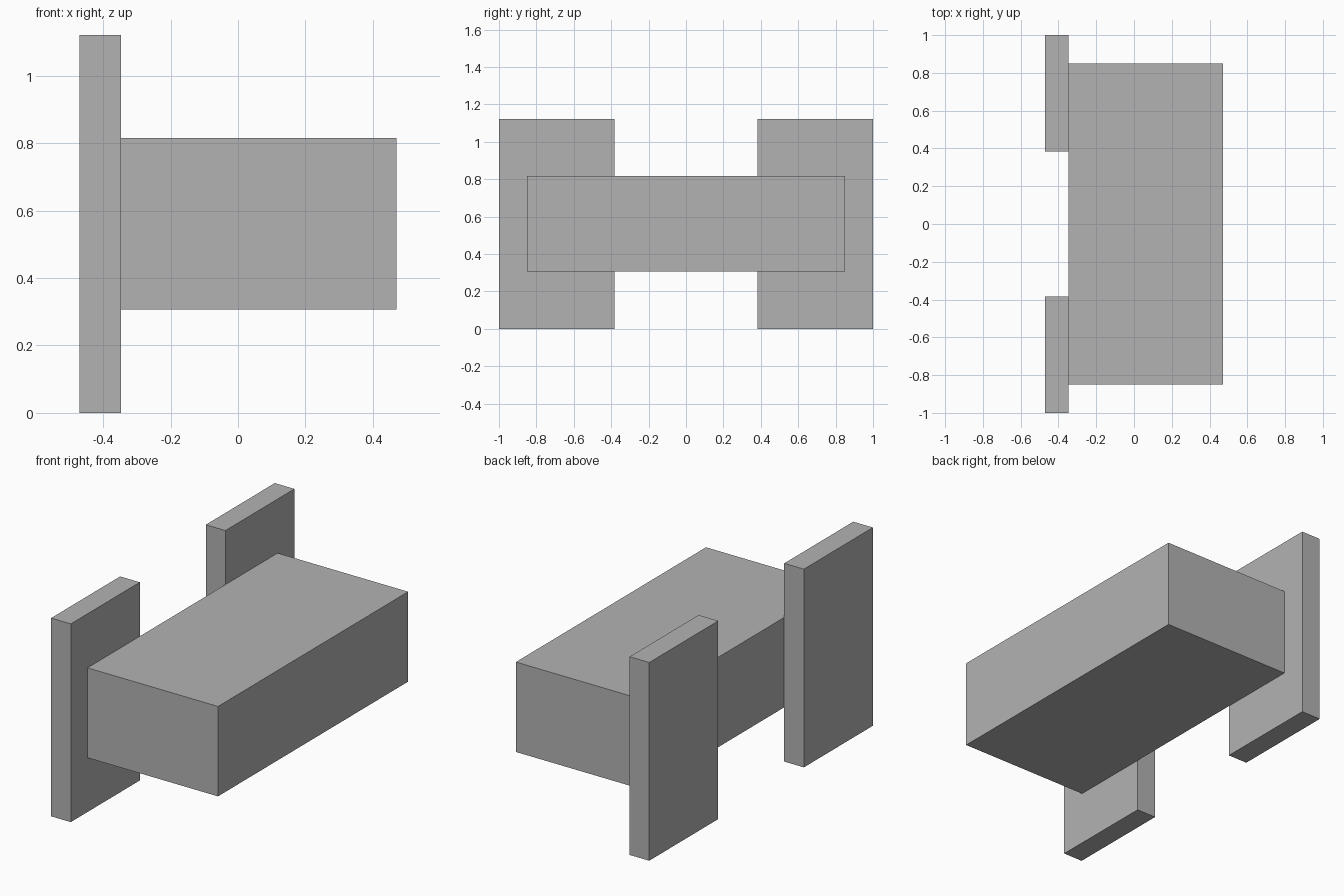
import bpy

cube = bpy.data.objects.get("Cube")
if cube:
    bpy.data.objects.remove(cube, do_unlink=True)

# Single plain grey finish
grey = bpy.data.materials.new("plain_grey")
grey.use_nodes = True
colour = (0.45, 0.45, 0.45, 1)
grey.diffuse_color = colour
grey.node_tree.nodes["Principled BSDF"].inputs["Base Color"].default_value = colour


def box(name, low, high):
    """Add a box spanning two opposite corners."""
    centre = [(a + b) / 2 for a, b in zip(low, high)]
    bpy.ops.mesh.primitive_cube_add(size=1, location=centre)
    obj = bpy.context.object
    obj.name = name
    obj.scale = [b - a for a, b in zip(low, high)]
    bpy.ops.object.transform_apply(location=False, rotation=False, scale=True)
    obj.data.materials.append(grey)
    return obj


# Long body block
box("body", (-0.347, -0.85, 0.307), (0.47, 0.85, 0.816))

# Upright side panels, one at each end
for name, y0, y1 in (("front_panel", -1, -0.383), ("back_panel", 0.383, 1)):
    box(name, (-0.47, y0, 0), (-0.347, y1, 1.122))
